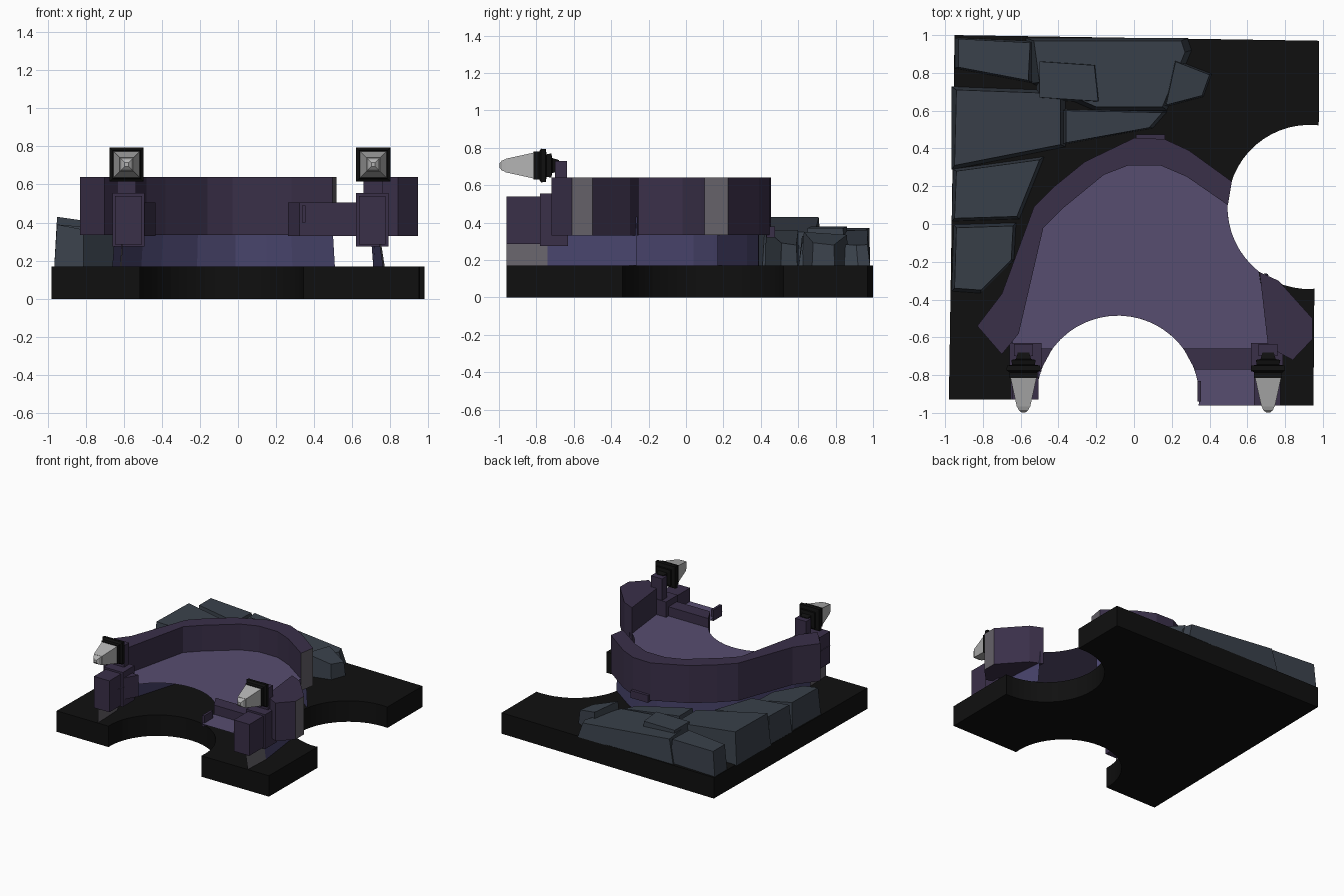
import bpy, bmesh
from math import cos, sin, radians

if "Cube" in bpy.data.objects:
    bpy.data.objects.remove(bpy.data.objects["Cube"])


def mat(name, r, g, b):
    m = bpy.data.materials.new(name)
    m.diffuse_color = (r, g, b, 1)
    m.use_nodes = True
    m.node_tree.nodes["Principled BSDF"].inputs["Base Color"].default_value = m.diffuse_color
    return m


BLACK = mat("black", .005, .005, .005)
WALL = mat("dark_purple", .042, .029, .066)
FLOOR = mat("purple", .095, .075, .16)
STEM = mat("blue_purple", .065, .058, .15)
ROCK = mat("slate", .042, .053, .07)
GLASS = mat("glass", .45, .45, .45)
CUT = mat("cut_grey", .13, .12, .14)


def make(name, verts, faces, material):
    me = bpy.data.meshes.new(name)
    me.from_pydata(verts, [], faces)
    me.materials.append(material)
    if len(faces) > 1:
        bm = bmesh.new()
        bm.from_mesh(me)
        bmesh.ops.recalc_face_normals(bm, faces=bm.faces)
        bm.to_mesh(me)
        bm.free()
    ob = bpy.data.objects.new(name, me)
    bpy.context.collection.objects.link(ob)
    return ob


def loft(name, rings, material):
    """Join rings of equal length and close both ends."""
    n = len(rings[0])
    faces = [tuple(range(n)), tuple(range(n * (len(rings) - 1), n * len(rings)))]
    for k in range(len(rings) - 1):
        for i in range(n):
            j = (i + 1) % n
            faces.append((k*n + i, k*n + j, k*n + n + j, k*n + n + i))
    return make(name, [v for r in rings for v in r], faces, material)


def prism(name, pts, z0, z1, material):
    return loft(name, [[(x, y, z) for x, y in pts] for z in (z0, z1)], material)


def box(name, x0, x1, y0, y1, z0, z1, material):
    return prism(name, [(x0, y0), (x1, y0), (x1, y1), (x0, y1)], z0, z1, material)


def arc(cx, cy, r, a0, a1, n):
    return [(cx + r*cos(radians(a0 + (a1 - a0)*i/n)),
             cy + r*sin(radians(a0 + (a1 - a0)*i/n))) for i in range(n + 1)]


def front_arc(a0, a1, n):
    return arc(-.085, -.915, .43, a0, a1, n)


def right_arc(a0, a1, n):
    return arc(.93, .09, .435, a0, a1, n)


# Square base with two round bites
prism("base", [(.98, .97), (-.95, 1.0), (-.98, -.93)] + front_arc(182, -6, 28)
      + [(.95, -.96), (.955, -.34)] + right_arc(272, 84, 28) + [(.978, .52)],
      0, .17, BLACK)

# Curved parapet: outer and inner edges
outer = [(-.83, -.54), (-.70, -.37), (-.53, .09), (-.42, .20), (-.26, .33), (0, .455),
         (.16, .45), (.29, .39), (.518, .225)]
inner = [(-.70, -.69), (-.61, -.58), (-.48, -.02), (-.38, .08), (-.16, .26), (-.03, .31),
         (.14, .31), (.28, .25), (.497, .10)]
parapet = prism("parapet", outer + inner[::-1], .335, .64, WALL)
wing = prism("parapet_wing", [(.665, -.255), (.765, -.30), (.945, -.5), (.945, -.61),
                              (.84, -.72), (.71, -.65)], .33, .64, WALL)
for ob, edge in ((parapet, .49), (wing, .93)):
    ob.data.materials.append(CUT)
    for p in ob.data.polygons:
        if p.center.x > edge and abs(p.normal.x) > .9:
            p.material_index = 1
box("parapet_bracket", .01, .165, .43, .475, .32, .38, WALL)

# Floor sheet
mid = [tuple(i[k]*.8 + o[k]*.2 for k in (0, 1)) for o, i in zip(outer, inner)]
floor = ([(-.65, -.93), (-.65, -.66)] + mid[1:-1] + right_arc(176, 232, 10)
         + [(.72, -.65), (.77, -.72), (.77, -.96), (.34, -.96)] + front_arc(-5, 182, 24))
make("floor", [(x, y, .43) for x, y in floor], [tuple(range(len(floor)))], FLOOR)


# Thin skirts holding the floor up
def skirt(name, top, bottom, material, z1=.43):
    n = len(top)
    make(name, [(x, y, .17) for x, y in bottom] + [(x, y, z1) for x, y in top],
         [(i, i + 1, n + i + 1, n + i) for i in range(n - 1)], material)


foot = [tuple(i[k]*.45 + o[k]*.55 for k in (0, 1)) for o, i in zip(outer, inner)]
foot[0] = (-.66, -.66)
skirt("stem_left", [(x*.97, y) for x, y in foot], foot, STEM)
skirt("stem_right", [(.69, -.26), (.73, -.74)], [(.71, -.265), (.77, -.74)], STEM)
skirt("stem_front_right", [(.73, -.74), (.72, -.96)], [(.77, -.74), (.76, -.96)], CUT)
skirt("stem_front_left", [(-.60, -.66), (-.60, -.93)], [(-.62, -.66), (-.61, -.93)], CUT)

# Threshold beams between the posts, trimmed by the front bite
prism("beam_right", [(.262, -.66), (.322, -.77), (.66, -.77), (.66, -.66)], .33, .505, WALL)
prism("beam_left", [(-.432, -.66), (-.492, -.77), (-.6, -.77), (-.6, -.66)], .33, .505, WALL)
box("edge_stop", .335, .355, -.94, -.83, .40, .49, WALL)


# Gate post with a square lantern pointing forward
def square(cx, y, h, cz=.705):
    return [(cx - h, y, cz - h), (cx + h, y, cz - h), (cx + h, y, cz + h), (cx - h, y, cz + h)]


for side, px, front, lx in (("left", -.575, -.93, -.585), ("right", .705, -.96, .71)):
    box("post_" + side, px - .07, px + .07, front, -.70, .285, .54, WALL)
    box("post_collar_" + side, px - .085, px + .085, -.78, -.63, .275, .555, WALL)
    box("lantern_stand_" + side, lx - .05, lx + .05, -.70, -.635, .54, .73, WALL)
    loft("lantern_back_" + side, [square(lx, y, h) for y, h in
         ((-.68, .03), (-.715, .04), (-.72, .065), (-.745, .06), (-.75, .088),
          (-.775, .09), (-.785, .075), (-.815, .074))], BLACK)
    loft("lantern_glass_" + side, [square(lx, y, h) for y, h in
         ((-.81, .07), (-.965, .036))], GLASS)
    loft("lantern_tip_" + side, [square(lx, y, h) for y, h in
         ((-.965, .034), (-.985, .026), (-.998, .010))], GLASS)

# Rocks: top outline, height at the left and right
rocks = [
    ([(-.93, .98), (-.55, .96), (-.56, .76), (-.93, .83)], .37, .36),
    ([(-.94, .71), (-.39, .69), (-.39, .42), (-.95, .31)], .43, .35),
    ([(-.94, .28), (-.50, .34), (-.62, .04), (-.95, .03)], .39, .35),
    ([(-.94, -.02), (-.64, -.01), (-.65, -.19), (-.81, -.35), (-.95, -.34)], .39, .33),
    ([(-.53, .97), (.25, .97), (.27, .91), (.15, .62), (-.2, .62), (-.5, .75)], .36, .28),
    ([(-.50, .86), (-.21, .84), (-.19, .65), (-.5, .67)], .38, .37),
    ([(-.36, .60), (.15, .59), (.08, .51), (-.36, .43)], .36, .28),
    ([(.22, .86), (.40, .79), (.36, .68), (.17, .63)], .35, .28),
]
for k, (pts, h0, h1) in enumerate(rocks):
    xs = [p[0] for p in pts]
    cx, cy = sum(xs)/len(pts), sum(p[1] for p in pts)/len(pts)
    lo, hi = min(xs), max(xs)
    bottom = [(max(-.965, cx + (x - cx)*1.1), min(.985, cy + (y - cy)*1.1), .165) for x, y in pts]
    top = [(x, y, h0 + (h1 - h0)*(x - lo)/(hi - lo)) for x, y in pts]
    loft("rock_%d" % (k + 1), [bottom, top], ROCK)
